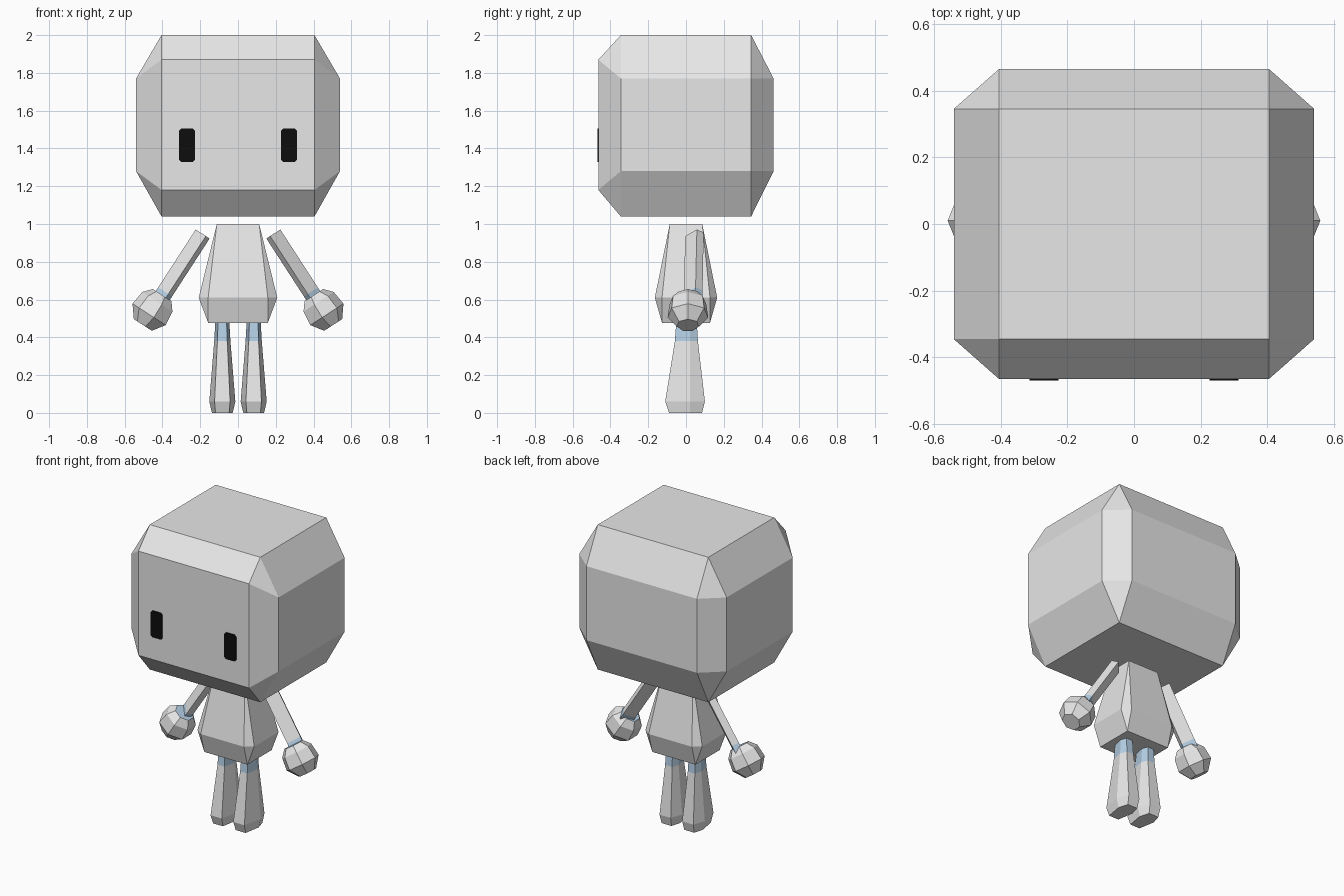
import bpy, bmesh, math
from mathutils import Vector

if "Cube" in bpy.data.objects:
    bpy.data.objects.remove(bpy.data.objects["Cube"])


def material(name, rgb):
    m = bpy.data.materials.new(name)
    m.diffuse_color = (*rgb, 1)
    m.use_nodes = True
    m.node_tree.nodes["Principled BSDF"].inputs["Base Color"].default_value = m.diffuse_color
    return m


WHITE = material("white", (0.8, 0.8, 0.8))
BLUE = material("pale blue", (0.5, 0.68, 0.85))
BLACK = material("black", (0.004, 0.004, 0.004))


def finish(name, bm, mats):
    bmesh.ops.recalc_face_normals(bm, faces=bm.faces)
    me = bpy.data.meshes.new(name)
    bm.to_mesh(me)
    bm.free()
    for m in mats:
        me.materials.append(m)
    ob = bpy.data.objects.new(name, me)
    bpy.context.collection.objects.link(ob)
    return ob


def hull(name, points):
    """Chamfered block wrapped around its corner points."""
    bm = bmesh.new()
    for p in points:
        bm.verts.new(p)
    bmesh.ops.convex_hull(bm, input=bm.verts)
    bmesh.ops.dissolve_limit(bm, angle_limit=0.01, verts=bm.verts, edges=bm.edges)
    return finish(name, bm, [WHITE])


def loft(name, rings, mats, blue_bands=(), blue_cap=False):
    """Skin a list of equal rings, capped at both ends."""
    bm = bmesh.new()
    rows = [[bm.verts.new(p) for p in r] for r in rings]
    n = len(rows[0])
    for i, (a, b) in enumerate(zip(rows, rows[1:])):
        for k in range(n):
            f = bm.faces.new((a[k], a[(k + 1) % n], b[(k + 1) % n], b[k]))
            f.material_index = 1 if i in blue_bands else 0
    bm.faces.new(rows[0]).material_index = int(blue_cap)
    bm.faces.new(rows[-1])
    return finish(name, bm, mats)


SIGNS = [(a, b) for a in (-1, 1) for b in (-1, 1)]

# Head: box with wide chamfers, front face taller than the back face
head = []
for sx, sv in SIGNS:
    head += [(sx * 0.405, sv * 0.345, z) for z in (1.04, 2.0)]
    head += [(sx * 0.54, sv * 0.345, z) for z in (1.28, 1.77)]
    head.append((sx * 0.405, -0.464, 1.525 + sv * 0.345))
    head.append((sx * 0.405, 0.464, 1.525 + sv * 0.245))
hull("head", head)

# Body: rectangular top and bottom, eight-sided hip line
body = []
for sx, sy in SIGNS:
    body += [(sx * 0.112, sy * 0.086, 1.0), (sx * 0.158, sy * 0.127, 0.477),
             (sx * 0.158, sy * 0.165, 0.61), (sx * 0.208, sy * 0.127, 0.61)]
hull("body", body)

# Arm axis in the xz plane and the direction across it
AXIS = Vector((0.544, 0, -0.839))
ACROSS = Vector((0.839, 0, 0.544))
SHOULDER = Vector((0.187, 0, 0.947))
HAND = Vector((0.447, 0.01, 0.548))
ARM_SECTION = [(0.044, 0.058), (-0.02, -0.005), (-0.044, 0.038), (0.015, 0.095)]

for s, side in ((-1, "left"), (1, "right")):
    def flip(v):
        return Vector((s * v.x, v.y, v.z))

    # Eye: thin plate with clipped corners
    c, w, h, k = s * 0.27, 0.043, 0.088, 0.012
    outline = []
    for a, b in ((1, 1), (-1, 1), (-1, -1), (1, -1)):
        pts = [(c + a * w, 1.417 + b * (h - k)), (c + a * (w - k), 1.417 + b * h)]
        outline += pts if a * b > 0 else pts[::-1]
    loft(side + "_eye", [[(x, y, z) for x, z in outline] for y in (-0.462, -0.469)], [BLACK])

    # Arm: four-sided bar with a pale cuff at the wrist
    rings = []
    for t, g in ((0, 0.97), (0.365, 1.0), (0.43, 1.0)):
        rings.append([flip(SHOULDER + AXIS * t + ACROSS * u + Vector((0, 0.045 + (y - 0.045) * g - 0.02 * t, 0)))
                      for u, y in ARM_SECTION])
    loft(side + "_arm", rings, [WHITE, BLUE], blue_bands=(1,))

    # Hand: faceted ball in line with the arm
    rings = []
    for t, r in ((-0.088, 0.062), (-0.045, 0.1), (0.035, 0.11), (0.1, 0.06)):
        ring = []
        for i in range(7):
            a = math.tau * i / 7
            ring.append(flip(HAND + AXIS * t + ACROSS * r * math.cos(a) + Vector((0, r * math.sin(a), 0))))
        rings.append(ring)
    loft(side + "_hand", rings, [WHITE, BLUE], blue_cap=True)

    # Leg: six-sided, flaring to the foot, pale at the top
    rings = []
    for z, w, f, front, back in ((0.0, 0.055, 0.036, -0.09, 0.085),
                                 (0.06, 0.069, 0.041, -0.11, 0.1),
                                 (0.38, 0.043, 0.026, -0.059, 0.063),
                                 (0.5, 0.036, 0.022, -0.05, 0.056)):
        x = 0.083
        sec = [(x - f, front), (x + f, front), (x + w, 0.02), (x + f, back), (x - f, back), (x - w, 0.02)]
        rings.append([(s * px, py, z) for px, py in sec])
    loft(side + "_leg", rings, [WHITE, BLUE], blue_bands=(2,))
